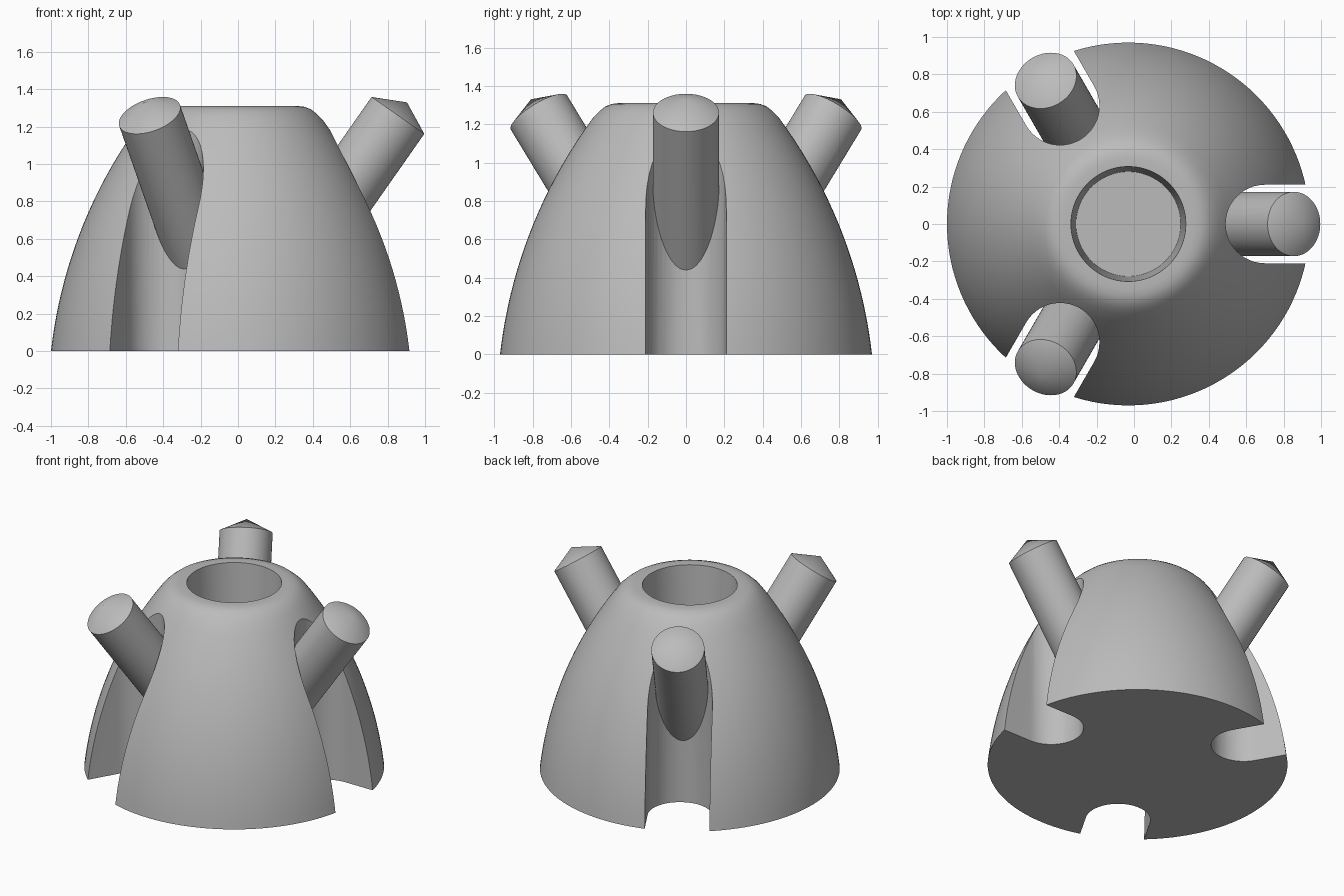
import bpy, bmesh, math
from mathutils import Vector, Matrix

if "Cube" in bpy.data.objects:
    bpy.data.objects.remove(bpy.data.objects["Cube"])

CX = -0.03          # axis of the dome
TILT = math.radians(35)
grey = bpy.data.materials.new("plain grey")
grey.diffuse_color = (0.50, 0.50, 0.50, 1)
grey.use_nodes = True
grey.node_tree.nodes["Principled BSDF"].inputs["Base Color"].default_value = grey.diffuse_color


def lathe(name, profile, segs, matrix=Matrix()):
    """Revolve an (r, z) profile, starting and ending on the axis."""
    bm = bmesh.new()
    vs = [bm.verts.new((r, 0, z)) for r, z in profile]
    edges = [bm.edges.new(p) for p in zip(vs, vs[1:])]
    bmesh.ops.spin(bm, geom=vs + edges, cent=(0, 0, 0), axis=(0, 0, 1),
                   angle=math.tau, steps=segs, use_merge=True)
    bmesh.ops.remove_doubles(bm, verts=bm.verts, dist=1e-5)
    bmesh.ops.recalc_face_normals(bm, faces=bm.faces)
    bm.transform(matrix)
    return finish(name, bm)


def finish(name, bm):
    me = bpy.data.meshes.new(name)
    bm.to_mesh(me)
    bm.free()
    me.materials.append(grey)
    ob = bpy.data.objects.new(name, me)
    bpy.context.collection.objects.link(ob)
    return ob


def slot_cutter(name, matrix):
    """Upright round-ended slot, open towards the outside."""
    bm = bmesh.new()
    outline = [(1.3, 0.21)]
    for i in range(25):
        a = math.pi / 2 + math.pi * i / 24
        outline.append((0.73 + 0.21 * math.cos(a), 0.21 * math.sin(a)))
    outline.append((1.3, -0.21))
    face = bm.faces.new([bm.verts.new((x, y, -0.2)) for x, y in outline])
    top = bmesh.ops.extrude_face_region(bm, geom=[face])["geom"]
    bmesh.ops.translate(bm, vec=(0, 0, 1.8),
                        verts=[v for v in top if isinstance(v, bmesh.types.BMVert)])
    bmesh.ops.recalc_face_normals(bm, faces=bm.faces)
    bm.transform(matrix)
    ob = finish(name, bm)
    ob.hide_render = True
    return ob


def boolean(target, other, operation):
    mod = target.modifiers.new(operation.lower(), 'BOOLEAN')
    mod.operation, mod.solver, mod.object = operation, 'EXACT', other
    bpy.context.view_layer.objects.active = target
    bpy.ops.object.modifier_apply(modifier=mod.name)
    bpy.data.objects.remove(other)


# Domed body: arc side, rounded shoulder, tapered blind bore
profile = [(0, 0)]
for i in range(21):
    z = 1.24 * i / 20
    profile.append((math.sqrt(2.554 ** 2 - (z + 0.286) ** 2) - 1.568, z))
profile += [(0.449, 1.27), (0.42, 1.293), (0.385, 1.306), (0.35, 1.31),
            (0.307, 1.31), (0.28, 0.71), (0, 0.71)]
body = lathe("domed_body", profile, 128, Matrix.Translation((CX, 0, 0)))

# Three slots, each with a slanted pointed stud rising from it
turns = [Matrix.Translation((CX, 0, 0)) @ Matrix.Rotation(math.tau * k / 3, 4, 'Z')
         for k in range(3)]
for turn in turns:
    boolean(body, slot_cutter("slot_cutter", turn), 'DIFFERENCE')
for turn in turns:
    place = (turn @ Matrix.Translation((0.885, 0, 1.26))
             @ Matrix.Rotation(TILT, 4, 'Y'))
    stud = lathe("slanted_stud", [(0, -0.93), (0.172, -0.93), (0.172, 0), (0, 0.085)],
                 64, place)
    boolean(body, stud, 'UNION')

bpy.ops.object.select_all(action='DESELECT')
body.select_set(True)
bpy.context.view_layer.objects.active = body
bpy.ops.object.shade_smooth_by_angle(angle=math.radians(25))
